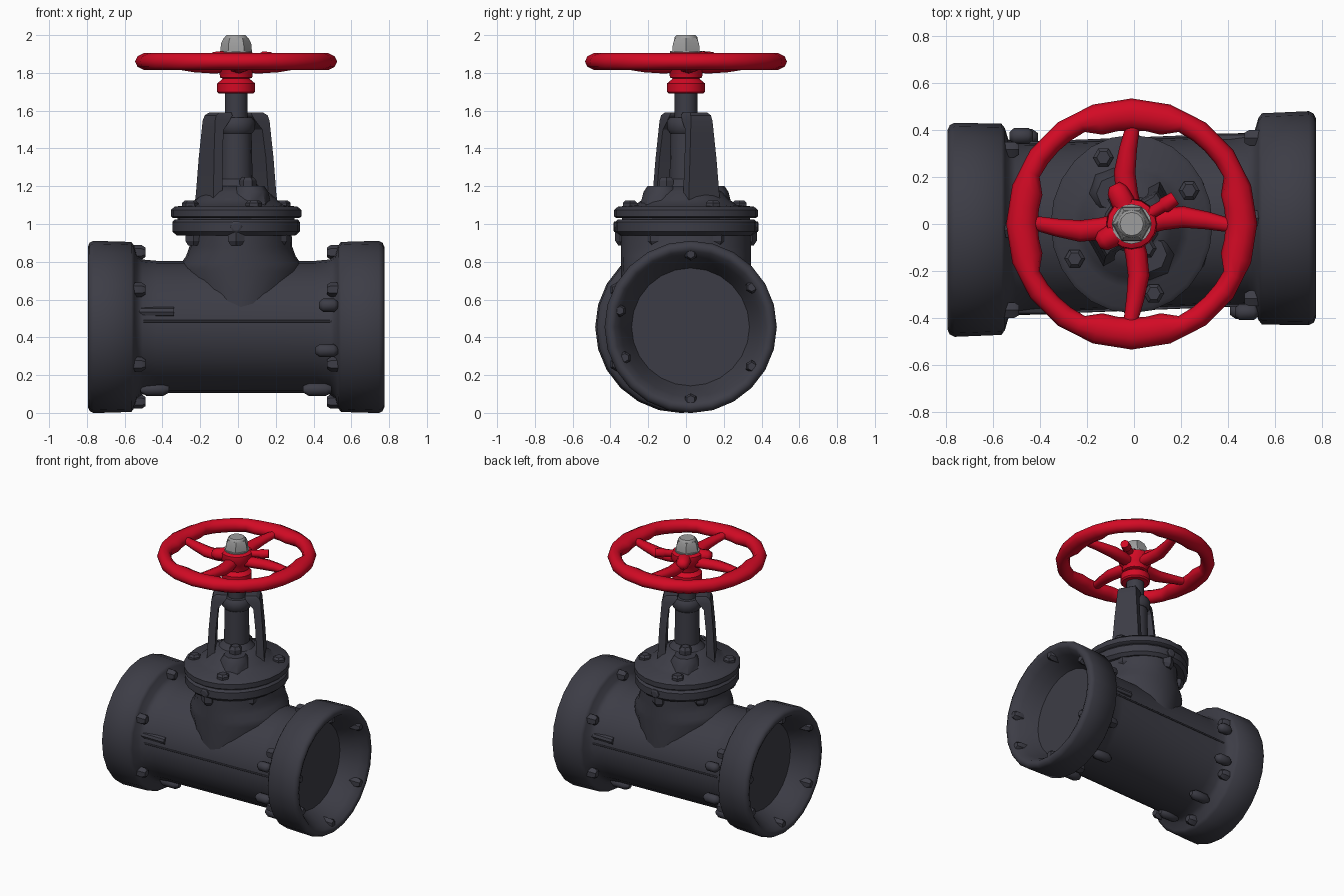
import bpy, bmesh
from math import sin, cos, pi, radians
from mathutils import Vector

cube = bpy.data.objects.get("Cube")
if cube:
    bpy.data.objects.remove(cube)


def material(name, rgb):
    m = bpy.data.materials.new(name)
    m.use_nodes = True
    m.diffuse_color = (*rgb, 1)
    m.node_tree.nodes["Principled BSDF"].inputs["Base Color"].default_value = (*rgb, 1)
    return m


IRON = material("dark iron", (0.046, 0.046, 0.061))
RED = material("red paint", (0.65, 0.003, 0.018))
STEEL = material("bare steel", (0.34, 0.34, 0.34))
CX = -0.01  # axis of the upright parts


def finish(name, bm, mat, angle):
    bmesh.ops.recalc_face_normals(bm, faces=bm.faces)
    me = bpy.data.meshes.new(name)
    bm.to_mesh(me)
    bm.free()
    me.materials.append(mat)
    ob = bpy.data.objects.new(name, me)
    bpy.context.collection.objects.link(ob)
    bpy.ops.object.select_all(action="DESELECT")
    ob.select_set(True)
    bpy.context.view_layer.objects.active = ob
    bpy.ops.object.shade_smooth_by_angle(angle=radians(angle))
    return ob


def skin(name, rings, mat, closed=False, angle=40):
    """Bridge equal rings of points; cap the ends unless the rings close up."""
    bm = bmesh.new()
    loops = [[bm.verts.new(p) for p in ring] for ring in rings]
    n = len(loops[0])
    pairs = list(zip(loops, loops[1:])) + ([(loops[-1], loops[0])] if closed else [])
    for a, b in pairs:
        for i in range(n):
            j = (i + 1) % n
            bm.faces.new((a[i], a[j], b[j], b[i]))
    if not closed:
        bm.faces.new(loops[0])
        bm.faces.new(loops[-1])
    return finish(name, bm, mat, angle)


def loft(name, sections, mat, loc=(CX, 0, 0), n=24, axis=(0, 0, 1), angle=40):
    """Elliptic rings (height, radius, optional second radius) along an axis."""
    q = Vector((0, 0, 1)).rotation_difference(Vector(axis))
    rings = []
    for s in sections:
        t, ru, rv = s[0], s[1], s[-1]
        rings.append([Vector(loc) + q @ Vector((ru * cos(2 * pi * i / n), rv * sin(2 * pi * i / n), t))
                      for i in range(n)])
    return skin(name, rings, mat, angle=angle)


def bolt(name, loc, axis, r, h, mat=IRON):
    loft(name, [(-0.03, r), (h * 0.6, r), (h, r * 0.65)], mat, loc, 6, axis, 30)


def lug(name, loc, axis, length, r):
    e = length / 2
    loft(name, [(-e, r * 0.5), (-e * 0.6, r), (e * 0.6, r), (e, r * 0.5)], IRON, loc, 8, axis, 60)


def tube(name, points, radii, mat, flat=1.0):
    """Tapered rod through points lying near a level plane."""
    pts = [Vector(p) for p in points]
    rings = []
    for i, p in enumerate(pts):
        d = (pts[min(i + 1, len(pts) - 1)] - pts[max(i - 1, 0)]).normalized()
        side = d.cross(Vector((0, 0, 1))).normalized()
        up = side.cross(d)
        rings.append([p + radii[i] * (side * cos(a) + up * sin(a) * flat)
                      for a in (k * pi / 4 for k in range(8))])
    return skin(name, rings, mat, angle=60)


# Pipe body with end flanges and recessed mouths, the ends slightly out of line
half = [(0.42, 0.35, 0.363), (0.495, 0.357, 0.368), (0.525, 0.38), (0.54, 0.43),
        (0.555, 0.45), (0.755, 0.456), (0.775, 0.446), (0.785, 0.425), (0.775, 0.402),
        (0.73, 0.37), (0.66, 0.335), (0.61, 0.312)]
mirror = [(-s[0], *s[1:]) for s in reversed(half)]
body = loft("pipe_body", mirror + half, IRON, (CX, 0, 0.455), 24, (1, 0, 0), 55)
for v in body.data.vertices:
    v.co.y += 0.04 * max(-0.62, min(0.62, v.co.x))

# Bolts on both faces of the end flanges
for s in (-1, 1):
    off = 0.025 * s
    for deg in (0, 57, 123, 180, 245, 283):
        a = radians(deg)
        bolt("flange_face_bolt", (0.725 * s + CX, off + 0.385 * s * sin(a), 0.455 + 0.385 * cos(a)),
             (s, 0, 0), 0.034, 0.05)
    for k in range(6):
        a = radians(60 * k)
        bolt("flange_back_bolt", (0.53 * s + CX, off + 0.395 * sin(a), 0.455 + 0.395 * cos(a)),
             (-s, 0, 0), 0.038, 0.05)
    # Lower feet and side lugs
    for y in (-0.16, 0.16):
        lug("foot_lug", (0.43 * s + CX, y, 0.125), (1, 0, 0), 0.15, 0.035)
    lug("corner_lug", (0.47 * s, -0.37 * s, 0.33), (1, 0, 0), 0.12, 0.035)
    lug("upper_lug", (0.48 * s, -0.375 * s, 0.57), (1, 0, 0), 0.1, 0.035)
    loft("side_lug", [(-0.1, 0.026), (0.1, 0.026)], IRON, (0.44 * s, 0.36 * s, 0.535), 8, (1, 0, 0))
    # Casting seam
    tube("casting_seam", [(-0.5, 0.363 * s - 0.02, 0.485), (0.5, 0.363 * s + 0.02, 0.485)],
         [0.006, 0.006], IRON)

# Neck rising out of the pipe
loft("neck", [(0.45, 0.24, 0.34), (0.6, 0.265, 0.345), (0.75, 0.33, 0.345), (0.79, 0.318, 0.345),
              (0.83, 0.29, 0.345), (0.88, 0.272, 0.345), (0.97, 0.268, 0.345)], IRON, (CX + 0.025, 0, 0), angle=60)

# Pair of bonnet flanges and the domed cover
loft("lower_bonnet_flange", [(0.94, 0.315, 0.355), (0.96, 0.338, 0.375), (1.01, 0.338, 0.375),
                             (1.025, 0.325, 0.36)], IRON)
loft("gasket", [(1.0, 0.31, 0.34), (1.05, 0.31, 0.34)], IRON)
loft("upper_bonnet_flange", [(1.032, 0.335, 0.37), (1.04, 0.345, 0.38), (1.075, 0.345, 0.38),
                             (1.092, 0.325, 0.36), (1.1, 0.25, 0.27), (1.13, 0.215, 0.23),
                             (1.17, 0.17, 0.19), (1.2, 0.13)], IRON)
for deg in (27, 116, 208, 290):
    a = radians(deg)
    bolt("bonnet_bolt", (CX + 0.275 * cos(a), 0.315 * sin(a), 1.09), (0, 0, 1), 0.044, 0.035)
for k in range(6):
    a = radians(30 + 60 * k)
    bolt("bonnet_nut", (CX + 0.26 * cos(a), 0.325 * sin(a), 0.95), (0, 0, -1), 0.05, 0.065)
for s in (-1, 1):
    bolt("rim_plug", (CX, 0.37 * s, 0.985), (0, s, 0), 0.033, 0.015)

# Yoke: two tapered arms set askew, bending in to the collar
turn = radians(30)
d = Vector((cos(turn), sin(turn), 0))
t = Vector((-sin(turn), cos(turn), 0))
arm = [(1.08, 0.2, 0.14, 0.105), (1.16, 0.192, 0.14, 0.098), (1.35, 0.182, 0.133, 0.085),
       (1.5, 0.17, 0.118, 0.073), (1.545, 0.167, 0.08, 0.069), (1.575, 0.157, 0.06, 0.065),
       (1.59, 0.135, 0.06, 0.055)]
for s in (-1, 1):
    rings = []
    for z, ro, ri, w in arm:
        c = Vector((CX, 0, z))
        rings.append([c + s * d * r + t * e for r, e in ((ro, -w * 0.95), (ro, w * 0.95), (ri, w), (ri, -w))])
    skin("yoke_arm", rings, IRON, angle=30)
    # Gland lugs with their bolts between the arms
    c = Vector((CX, 0, 0)) + s * t * 0.15
    loft("gland_lug", [(1.09, 0.115), (1.17, 0.095), (1.2, 0.075)], IRON, c, 8)
    bolt("gland_bolt", c * 0.8 + Vector((0, 0, 1.2)), (0, 0, 1), 0.045, 0.05)

# Gland, stem and collar
loft("gland", [(1.1, 0.17), (1.18, 0.14), (1.22, 0.1), (1.24, 0.085)], IRON, n=16)
loft("stem_sleeve", [(1.2, 0.088), (1.48, 0.082)], IRON, n=16)
loft("yoke_collar", [(1.48, 0.085), (1.5, 0.1), (1.545, 0.1), (1.565, 0.085)], IRON, n=16)
loft("stem", [(1.45, 0.06), (1.72, 0.06)], IRON, n=16)

# Handwheel hub
loft("hub", [(1.69, 0.09), (1.7, 0.1), (1.745, 0.1), (1.757, 0.085), (1.77, 0.07), (1.775, 0.085),
             (1.82, 0.09), (1.85, 0.11), (1.895, 0.105), (1.91, 0.08)], RED, n=16)

# Faceted handwheel rim, thickened inward where the spokes land
N = 40
rim = []
for i in range(N):
    a = 2 * pi * i / N
    near = abs((a + pi / 4) % (pi / 2) - pi / 4)
    inner = 0.44 - (0.04 if near < radians(23) else 0)
    outer = 0.535 * (cos(pi / 20) if i % 2 else 1)
    mid, half_w = (outer + inner) / 2, (outer - inner) / 2
    rim.append([Vector((CX + (mid + half_w * cos(b)) * cos(a), (mid + half_w * cos(b)) * sin(a),
                        1.86 + 0.047 * sin(b))) for b in (k * pi / 5 for k in range(10))])
skin("handwheel_rim", rim, RED, closed=True, angle=60)

# Four swept spokes, dipping toward the hub
path = [(0.05, 0.0, 1.835), (0.13, 0.02, 1.835), (0.22, 0.03, 1.84), (0.32, 0.015, 1.85), (0.44, -0.01, 1.86)]
for k in range(4):
    ca, sa = cos(k * pi / 2), sin(k * pi / 2)
    tube("spoke", [(CX + x * ca - y * sa, x * sa + y * ca, z) for x, y, z in path],
         [0.045, 0.047, 0.046, 0.038, 0.028], RED, 0.8)

# Locking pin and cast lobes on the hub
tube("locking_pin", [(CX, 0, 1.88), (0.12, 0.075, 1.88), (0.13, 0.08, 1.88), (0.175, 0.11, 1.88)],
     [0.026, 0.026, 0.034, 0.03], RED)
for x, y in ((-0.11, -0.06), (-0.06, 0.12)):
    tube("hub_lobe", [(CX, 0, 1.87), (x * 0.8, y * 0.8, 1.87), (x * 1.2, y * 1.2, 1.87), (x * 1.4, y * 1.4, 1.87)],
         [0.045, 0.05, 0.045, 0.025], RED, 0.9)

# Steel nut on top
loft("stem_nut_washer", [(1.9, 0.085), (1.915, 0.085)], STEEL, n=16)
loft("stem_nut", [(1.91, 0.084), (1.955, 0.08), (1.985, 0.066)], STEEL, n=6, angle=30)
loft("stem_tip", [(1.96, 0.065), (1.99, 0.06), (2.0, 0.05)], STEEL, n=12)
